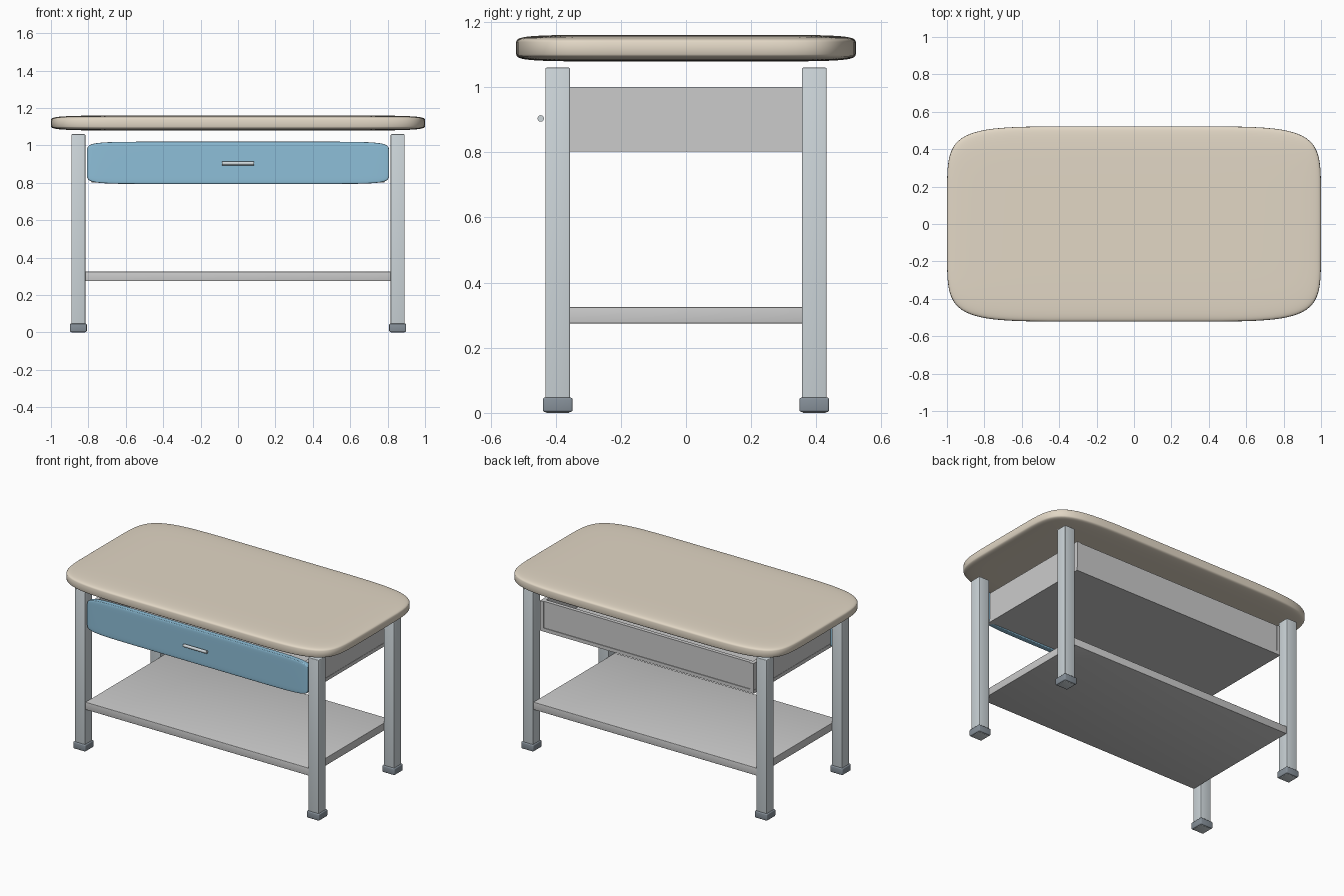
import bpy, bmesh
from math import sin, cos, pi, copysign, radians
from mathutils import Matrix

if "Cube" in bpy.data.objects:
    bpy.data.objects.remove(bpy.data.objects["Cube"])


def material(name, rgb):
    m = bpy.data.materials.new(name)
    m.diffuse_color = (*rgb, 1)
    m.use_nodes = True
    m.node_tree.nodes["Principled BSDF"].inputs["Base Color"].default_value = m.diffuse_color
    return m


BEIGE = material("beige", (0.76, 0.68, 0.56))
BLUE = material("blue", (0.27, 0.52, 0.69))
STEEL = material("steel", (0.62, 0.68, 0.71))
DARK = material("dark rubber", (0.24, 0.28, 0.32))


def finish(name, bm, mat=None):
    bmesh.ops.recalc_face_normals(bm, faces=bm.faces)
    me = bpy.data.meshes.new(name)
    bm.to_mesh(me)
    bm.free()
    ob = bpy.data.objects.new(name, me)
    bpy.context.collection.objects.link(ob)
    if mat:
        me.materials.append(mat)
    bpy.ops.object.select_all(action='DESELECT')
    bpy.context.view_layer.objects.active = ob
    ob.select_set(True)
    bpy.ops.object.shade_smooth_by_angle(angle=radians(35))
    return ob


def box(name, lo, hi, mat=None, bevel=0.0):
    """Box between two corners with optionally rounded edges."""
    bm = bmesh.new()
    size = [b - a for a, b in zip(lo, hi)]
    mid = [(a + b) / 2 for a, b in zip(lo, hi)]
    bmesh.ops.create_cube(bm, size=1, matrix=Matrix.Translation(mid) @ Matrix.Diagonal((*size, 1)))
    if bevel:
        bmesh.ops.bevel(bm, geom=bm.edges[:], offset=bevel, segments=3, profile=0.5, affect='EDGES')
    return finish(name, bm, mat)


def cushion(name, center, half, e, mat=None, lon=80, lat=40):
    """Superellipsoid slab: a soft rounded block."""
    def p(v):
        return copysign(abs(v) ** e, v) if abs(v) > 1e-9 else 0.0
    bm = bmesh.new()
    bmesh.ops.create_uvsphere(bm, u_segments=lon, v_segments=lat, radius=1)
    for v in bm.verts:
        r = (v.co.x ** 2 + v.co.y ** 2) ** 0.5
        cx, cy = (v.co.x / r, v.co.y / r) if r > 1e-5 else (0, 0)
        r = r if r > 1e-5 else 0
        v.co = (center[0] + half[0] * p(r) * p(cx),
                center[1] + half[1] * p(r) * p(cy),
                center[2] + half[2] * p(v.co.z))
    return finish(name, bm, mat)


# Padded table top
cushion("table_top", (0, 0, 1.12), (1.0, 0.522, 0.041), 0.3, BEIGE)

# Four square legs with rubber feet
for sx, side in ((-1, "left"), (1, "right")):
    for sy, end in ((-1, "front"), (1, "back")):
        x, y, h, f = sx * 0.854, sy * 0.394, 0.0375, 0.0455
        box(f"{end}_{side}_leg", (x - h, y - h, 0), (x + h, y + h, 1.06), STEEL, 0.004)
        box(f"{end}_{side}_foot", (x - f, y - f, 0.003), (x + f, y + f, 0.047), DARK, 0.006)

# Lower shelf
box("lower_shelf", (-0.817, -0.425, 0.275), (0.817, 0.425, 0.325), None, 0.002)

# Open drawer box: bottom, sides, back
box("drawer_bottom", (-0.782, -0.41, 0.802), (0.782, 0.41, 0.825))
for sx, side in ((-1, "left"), (1, "right")):
    x = sx * 0.768
    box(f"drawer_{side}_side", (x - 0.012, -0.41, 0.81), (x + 0.012, 0.41, 1.0))
box("drawer_back", (-0.76, 0.38, 0.81), (0.76, 0.405, 1.0))

# Rounded drawer front
cushion("drawer_front", (0, -0.41, 0.907), (0.808, 0.02, 0.113), 0.2, BLUE)

# Bar handle
bm = bmesh.new()
bmesh.ops.create_cone(bm, cap_ends=True, segments=20, radius1=0.01, radius2=0.01, depth=0.17,
                      matrix=Matrix.Translation((0, -0.446, 0.904)) @ Matrix.Rotation(pi / 2, 4, 'Y'))
finish("drawer_handle", bm, STEEL)
